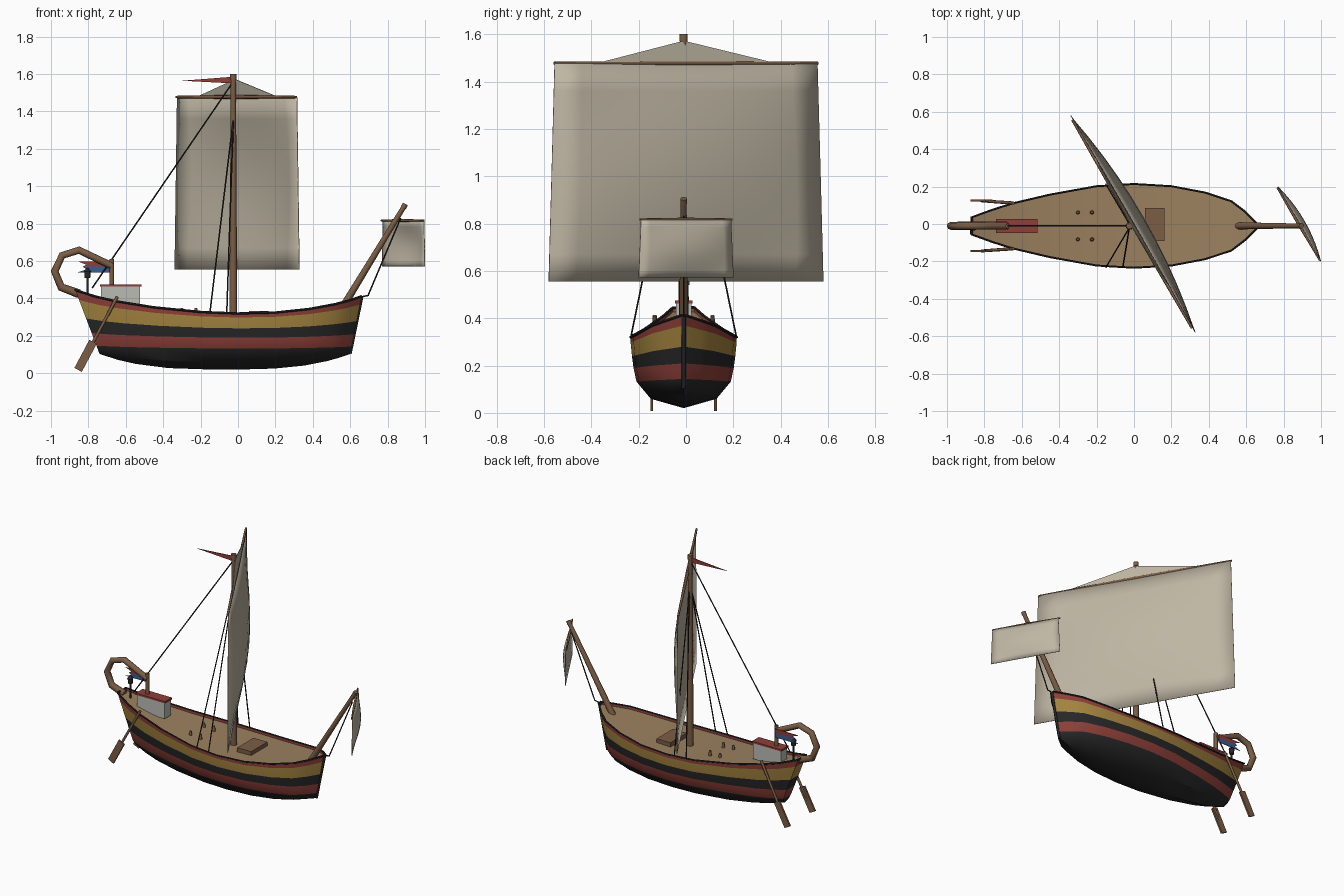
import bpy, math
from mathutils import Vector

if "Cube" in bpy.data.objects:
    bpy.data.objects.remove(bpy.data.objects["Cube"])

YC = -0.01  # centreline of the hull; the sails hang slightly ahead of it


def mat(name, r, g, b):
    m = bpy.data.materials.new(name)
    m.diffuse_color = (r, g, b, 1)
    m.use_nodes = True
    m.node_tree.nodes["Principled BSDF"].inputs["Base Color"].default_value = m.diffuse_color
    return m


BLACK = mat("black", .02, .02, .02)
RED = mat("red", .27, .05, .04)
YELLOW = mat("ochre", .37, .23, .05)
WOOD = mat("wood", .2, .11, .06)
DECK = mat("deck", .33, .22, .115)
CLOTH = mat("cloth", .52, .47, .37)
WALL = mat("wall", .5, .5, .46)
BLUE = mat("blue", .04, .11, .28)


def mesh(name, verts, faces, mats, smooth=None, idx=None):
    me = bpy.data.meshes.new(name)
    me.from_pydata([tuple(v) for v in verts], [], faces)
    for m in mats:
        me.materials.append(m)
    if idx:
        me.polygons.foreach_set("material_index", idx)
    if smooth:
        me.polygons.foreach_set("use_smooth", [True] * len(me.polygons))
        me.set_sharp_from_angle(angle=math.radians(smooth))
    ob = bpy.data.objects.new(name, me)
    bpy.context.collection.objects.link(ob)
    return ob


def tube(name, pts, radii, m, n=8):
    """Round rod swept along a list of points."""
    pts = [Vector(p) for p in pts]
    verts, faces = [], []
    for i, p in enumerate(pts):
        t = (pts[min(i + 1, len(pts) - 1)] - pts[max(i - 1, 0)]).normalized()
        a = t.cross(Vector((0, 1, 0)) if abs(t.y) < .9 else Vector((0, 0, 1))).normalized()
        b = t.cross(a)
        for k in range(n):
            w = math.tau * k / n
            verts.append(p + radii[i] * (a * math.cos(w) + b * math.sin(w)))
    for i in range(len(pts) - 1):
        for k in range(n):
            k2 = (k + 1) % n
            faces.append((i * n + k, i * n + k2, i * n + n + k2, i * n + n + k))
    faces += [tuple(reversed(range(n))), tuple(range(len(verts) - n, len(verts)))]
    return mesh(name, verts, faces, [m], 50)


def rod(name, a, b, r0, r1, m, n=8):
    return tube(name, [a, b], [r0, r1], m, n)


def box(name, c, s, m, tilt=0):
    bpy.ops.mesh.primitive_cube_add(size=1, location=c, rotation=(0, tilt, 0))
    ob = bpy.context.object
    ob.name = name
    ob.scale = s
    ob.data.materials.append(m)
    return ob


def thick(ob, t):
    md = ob.modifiers.new("thickness", "SOLIDIFY")
    md.thickness, md.offset = t, 0
    return ob


# Hull: stations of (x, half width, sheer height)
ST = [(-.87, .045, .445), (-.76, .085, .41), (-.65, .12, .385), (-.45, .167, .353), (-.2, .212, .328),
      (0, .224, .32), (.2, .212, .325), (.38, .178, .344), (.52, .132, .37), (.595, .075, .39), (.66, .01, .412)]


def section(x, w, sheer):
    s = (x + .105) / .765
    xk = -.07 + .67 * s
    rise = sheer - .32
    keel = .02 + .083 * abs(s) ** 3
    low = .132 + .12 * rise
    rows = [(0, keel), (.62, keel + (low - keel) * .35), (.89, low), (.945, .19 + .2 * rise),
            (.975, .24 + .42 * rise), (1, .298 + .75 * rise), (1, sheer)]
    out = []
    for f, z in rows:
        u = (z - keel) / (sheer - keel)
        out.append((xk + (x - xk) * u, w * f, z))
    return [(a, YC - b, c) for a, b, c in reversed(out)] + [(a, YC + b, c) for a, b, c in out[1:]]


verts, faces, idx = [], [], []
for st in ST:
    verts += section(*st)
band = [1, 2, 0, 1, 0, 0]
band += band[::-1]
for i in range(len(ST) - 1):
    for j in range(12):
        a = i * 13 + j
        faces.append((a, a + 1, a + 14, a + 13))
        idx.append(band[j])
for j in range(6):  # transom and stem strips, band by band
    for o in (0, len(verts) - 13):
        q = [o + j, o + j + 1, o + 11 - j, o + 12 - j]
        faces.append(tuple(q if j < 5 else (q[0], q[1], q[3])) if o == 0 else tuple(reversed(q if j < 5 else (q[0], q[1], q[3]))))
        idx.append(band[j] if o == 0 else 0)
mesh("hull", verts, faces, [BLACK, RED, YELLOW], 35, idx)

# Deck, rail and stem
dv, df = [], []
for x, w, z in ST:
    dv += [(x * .99, YC - w * .985, z - .018), (x * .99, YC + w * .985, z - .018)]
for i in range(len(ST) - 1):
    df.append((2 * i, 2 * i + 2, 2 * i + 3, 2 * i + 1))
mesh("deck", dv, df, [DECK], 40)
rail = [(x, YC - w, z) for x, w, z in ST] + [(x, YC + w, z) for x, w, z in reversed(ST)]
tube("rail", rail + rail[:1], [.006] * (len(rail) + 1), BLACK, 6)
rod("stem", (.60, YC, .105), (.662, YC, .412), .008, .009, BLACK)

# Mast, yards, foremast
MX = -.025
rod("mast", (MX, YC, .29), (MX, YC, 1.575), .021, .014, WOOD, 12)
rod("mast_cap", (MX, YC, 1.57), (MX, YC, 1.6), .017, .017, WOOD, 12)
rod("foremast", (.555, YC, .345), (.893, YC, .9), .02, .013, WOOD, 10)
rod("foremast_cap", (.884, YC, .885), (.895, YC, .905), .015, .015, WOOD, 10)


def yard(name, c, dx, dy, z, r):
    tube(name, [(c - dx, dy, z), (c, 0, z), (c + dx, -dy, z)], [r * .6, r, r * .6], WOOD)


yard("main_yard", -.01, .32, .557, 1.477, .011)
yard("fore_yard", .88, .114, .195, .817, .008)


# Sails: bellied grids hung along a slanted yard
def sail(name, c, top, bot, zt, zb, belly, nu=10, nv=8):
    n = Vector((top[1], top[0], 0)).normalized()
    vs, fs = [], []
    for j in range(nv + 1):
        v = j / nv
        for i in range(nu + 1):
            u = 2 * i / nu - 1
            k = belly * (1 - u * u) * math.sin(math.pi * v)
            dx, dy = (top[q] + (bot[q] - top[q]) * v for q in (0, 1))
            vs.append(Vector((c + dx * u, -dy * u, zt + (zb - zt) * v)) + n * k)
    for j in range(nv):
        for i in range(nu):
            a = j * (nu + 1) + i
            fs.append((a, a + 1, a + nu + 2, a + nu + 1))
    thick(mesh(name, vs, fs, [CLOTH], 40), .004)


sail("main_sail", -.005, (.32, .555), (.333, .58), 1.475, .555, .065)
sail("fore_sail", .885, (.11, .19), (.114, .2), .815, .572, .03)
thick(mesh("top_sail", [(-.21, .355, 1.483), (.2, -.355, 1.483), (-.015, YC, 1.572), (-.005, 0, 1.483)],
           [(0, 3, 2), (3, 1, 2)], [CLOTH]), .004)
thick(mesh("pennant", [(-.03, YC, 1.585), (-.03, YC, 1.55), (-.3, YC, 1.564)], [(0, 1, 2)], [RED]), .004)

# Rigging
R = .004
for s, side in ((1, "left"), (-1, "right")):
    for i, x in enumerate((-.15, -.06)):
        rod(f"shroud_{side}_{i}", (MX, YC + s * .01, 1.36), (x, YC + s * .222, .325), R, R, BLACK, 6)
rod("backstay", (MX, YC, 1.56), (-.78, YC, .455), R, R, BLACK, 6)
rod("fore_brace", (.695, YC, .415), (.87, YC, .83), R, R, BLACK, 6)
rod("fore_brace_foot", (.64, YC, .405), (.697, YC, .416), R, R, BLACK, 6)

# Stern ornament: curled neck in straight pieces, and its post
neck = [(-.85, .425), (-.945, .46), (-.98, .545), (-.94, .63), (-.85, .658), (-.76, .615), (-.675, .575)]
tube("stern_neck", [(x, YC, z) for x, z in neck], [.024, .022, .021, .02, .02, .019, .019], WOOD, 8)
rod("stern_post", (-.675, YC, .46), (-.675, YC, .612), .013, .013, WOOD)
for nm, m, pts in (("red", RED, [(-.68, .598), (-.855, .598), (-.81, .58), (-.83, .57), (-.68, .57)]),
                   ("blue", BLUE, [(-.68, .57), (-.83, .57), (-.81, .555), (-.855, .54), (-.68, .54)])):
    thick(mesh("stern_flag_" + nm, [(x, YC + .022, z) for x, z in pts], [(0, 1, 2, 3, 4)], [m]), .004)
rod("lantern_stand", (-.805, YC, .41), (-.805, YC, .515), .006, .006, BLACK)
rod("lantern", (-.805, YC, .51), (-.805, YC, .545), .015, .017, BLACK)
rod("lantern_top", (-.805, YC, .545), (-.805, YC, .562), .02, .004, BLACK)

# Cabin, hatch, bollards
box("cabin", (-.628, YC, .41), (.21, .066, .11), WALL)
box("cabin_roof", (-.628, YC, .469), (.222, .074, .012), RED)
box("hatch", (.11, YC + .007, .315), (.105, .175, .035), WOOD)
for x in (-.3, -.225):
    for s in (-1, 1):
        rod("bollard", (x, YC + s * .072, .305), (x, YC + s * .072, .348), .012, .007, WOOD)

# Steering oars
for s, side in ((1, "left"), (-1, "right")):
    rod("oar_shaft_" + side, (-.645, YC + s * .122, .41), (-.815, YC + s * .134, .09), .009, .008, WOOD)
    box("oar_blade_" + side, (-.815, YC + s * .135, .093), (.045, .012, .17), WOOD, math.radians(28))
